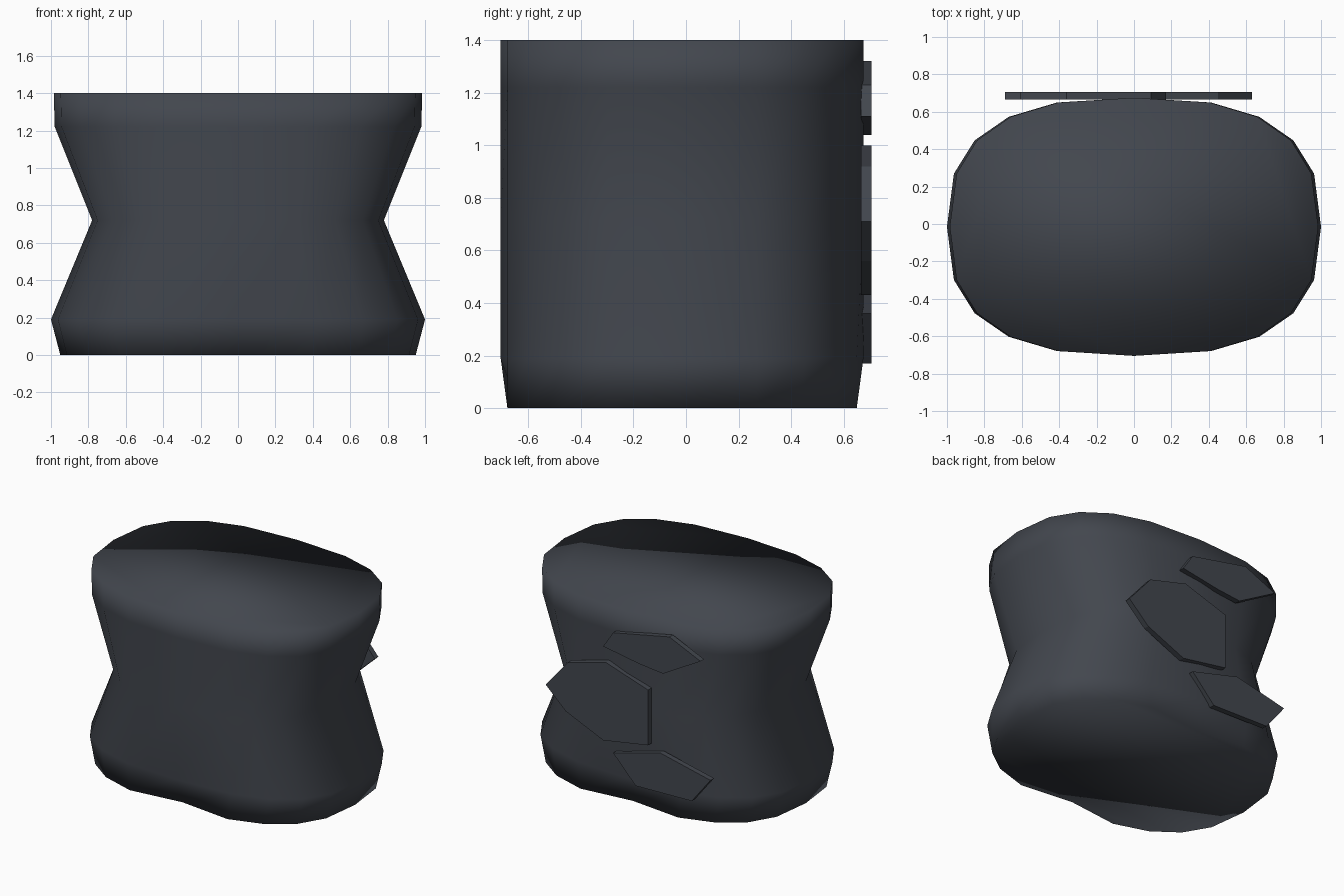
import bpy, bmesh, math

if "Cube" in bpy.data.objects:
    bpy.data.objects.remove(bpy.data.objects["Cube"])

mat = bpy.data.materials.new("dark slate")
mat.diffuse_color = (0.055, 0.062, 0.076, 1)
mat.use_nodes = True
mat.node_tree.nodes["Principled BSDF"].inputs["Base Color"].default_value = mat.diffuse_color


def add_object(name, bm, smooth):
    bmesh.ops.recalc_face_normals(bm, faces=bm.faces)
    for f in bm.faces:
        f.smooth = smooth
    mesh = bpy.data.meshes.new(name)
    bm.to_mesh(mesh)
    bm.free()
    mesh.materials.append(mat)
    ob = bpy.data.objects.new(name, mesh)
    bpy.context.collection.objects.link(ob)
    return ob


# waisted body: rounded-box rings (height, half width), constant depth
SIDES, POWER = 20, 2 / 2.65
RINGS = [(0.0, 0.95), (0.19, 1.0), (0.72, 0.78), (1.22, 0.98), (1.4, 0.985)]


def rounded(v):
    return math.copysign(abs(v) ** POWER, v)


bm = bmesh.new()
loops = []
for z, a in RINGS:
    loop = []
    for i in range(SIDES):
        t = 2 * math.pi * i / SIDES
        x, y = a * rounded(math.cos(t)), 0.69 * rounded(math.sin(t)) - 0.015
        # small notch at the middle of the lower hem
        if z == 0 and i in (SIDES // 4, 3 * SIDES // 4):
            y *= 0.9
        loop.append(bm.verts.new((x, y, z)))
    loops.append(loop)
for lo, hi in zip(loops, loops[1:]):
    for i in range(SIDES):
        j = (i + 1) % SIDES
        bm.faces.new((lo[i], lo[j], hi[j], hi[i]))
bm.faces.new(loops[0][::-1])
bm.faces.new(loops[-1])
add_object("body", bm, True)

# three irregular flat plates on the back, outlines in x, z
PLATES = {
    "upper_plate": [(0.17, 1.11), (0.09, 1.23), (-0.36, 1.32), (-0.61, 1.21),
                    (-0.31, 1.04), (-0.12, 1.06)],
    "middle_plate": [(0.63, 0.71), (0.45, 0.92), (0.15, 1.0), (-0.19, 0.89),
                     (-0.19, 0.49), (0.17, 0.43), (0.47, 0.56)],
    "lower_plate": [(0.09, 0.36), (-0.29, 0.46), (-0.69, 0.37), (-0.54, 0.18),
                    (-0.09, 0.17)],
}
for name, outline in PLATES.items():
    bm = bmesh.new()
    back = [bm.verts.new((x, 0.705, z)) for x, z in outline]
    front = [bm.verts.new((x, 0.665, z)) for x, z in outline]
    bm.faces.new(back)
    bm.faces.new(front[::-1])
    for i in range(len(outline)):
        j = (i + 1) % len(outline)
        bm.faces.new((back[i], front[i], front[j], back[j]))
    add_object(name, bm, False)
